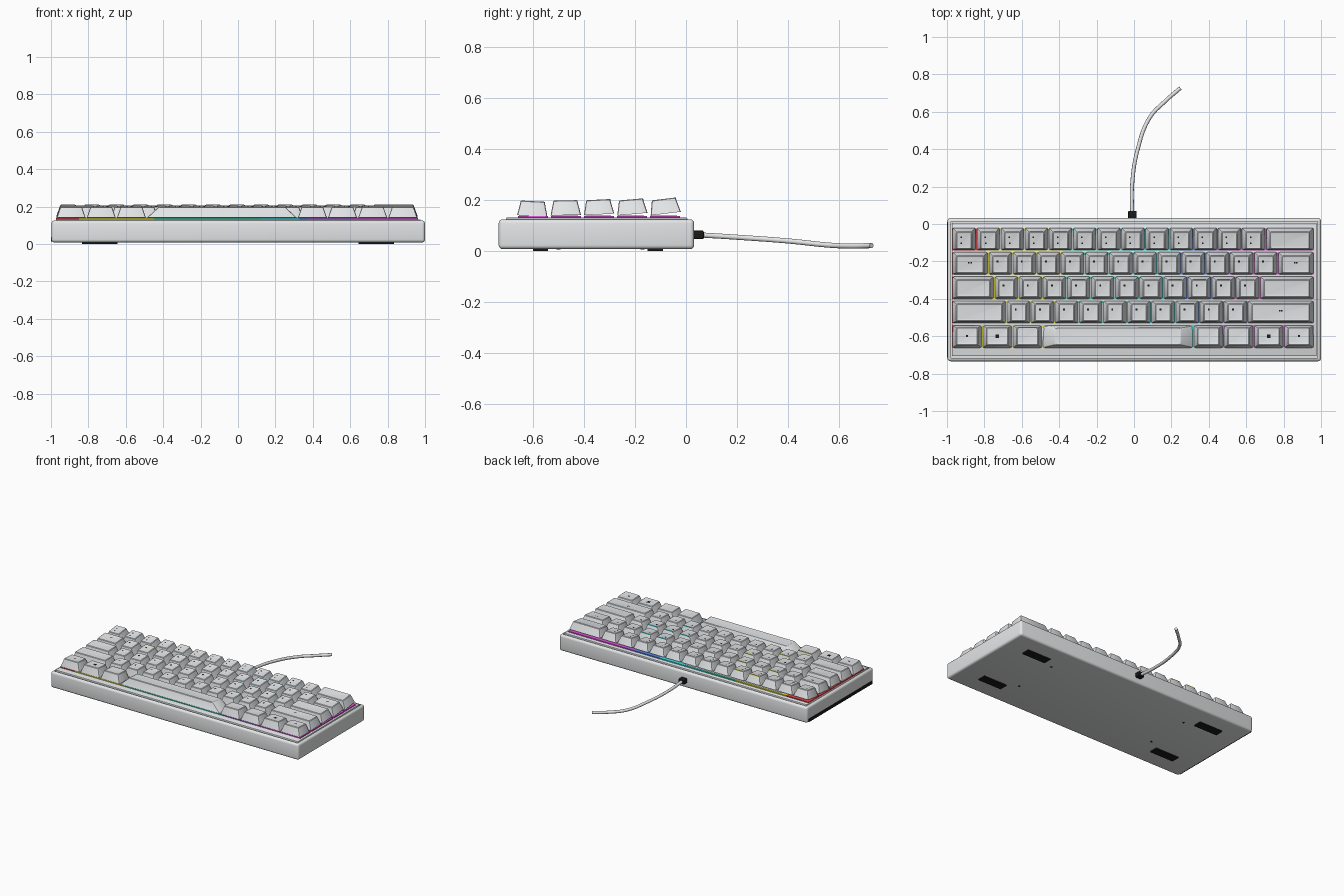
import bpy, bmesh
from math import radians
from mathutils import Matrix, Vector

if "Cube" in bpy.data.objects:
    bpy.data.objects.remove(bpy.data.objects["Cube"])


def material(name, r, g, b):
    m = bpy.data.materials.new(name)
    m.use_nodes = True
    m.diffuse_color = (r, g, b, 1)
    m.node_tree.nodes["Principled BSDF"].inputs["Base Color"].default_value = (r, g, b, 1)
    return m


CASE = material("case grey", 0.80, 0.81, 0.82)
KEY = material("key grey", 0.86, 0.88, 0.90)
BLACK = material("black", 0.01, 0.01, 0.01)
YELLOW = material("yellow glow", 0.85, 0.80, 0.05)
CYAN = material("cyan glow", 0.06, 0.80, 0.82)
GLOW = [material("red glow", 0.95, 0.08, 0.10),
        YELLOW,
        material("green glow", 0.05, 0.72, 0.42),
        CYAN,
        material("blue glow", 0.12, 0.30, 0.95),
        material("purple glow", 0.48, 0.14, 0.85),
        material("magenta glow", 0.85, 0.10, 0.80)]


def finish(name, bm, *mats):
    bmesh.ops.recalc_face_normals(bm, faces=bm.faces)
    me = bpy.data.meshes.new(name)
    bm.to_mesh(me)
    bm.free()
    for m in mats:
        me.materials.append(m)
    ob = bpy.data.objects.new(name, me)
    bpy.context.collection.objects.link(ob)
    return ob


def smooth(ob, angle=35):
    bpy.ops.object.select_all(action='DESELECT')
    ob.select_set(True)
    bpy.context.view_layer.objects.active = ob
    bpy.ops.object.shade_smooth_by_angle(angle=radians(angle))


def add_box(bm, lo, hi, slot=0):
    lo, hi = Vector(lo), Vector(hi)
    mat = Matrix.Translation((lo + hi) / 2) @ Matrix.Diagonal((*(hi - lo), 1))
    verts = bmesh.ops.create_cube(bm, size=1, matrix=mat)["verts"]
    for f in {f for v in verts for f in v.link_faces}:
        f.material_index = slot
    return verts


def box(name, lo, hi, mat, bevel=0):
    bm = bmesh.new()
    add_box(bm, lo, hi)
    if bevel:
        bmesh.ops.bevel(bm, geom=bm.edges[:], offset=bevel, segments=2,
                        profile=0.5, affect='EDGES')
    ob = finish(name, bm, mat)
    if bevel:
        smooth(ob)


def top_face(bm):
    bm.normal_update()
    return max(bm.faces, key=lambda f: f.calc_center_median().z)


# Case: rounded box with a shallow recess in the top
bm = bmesh.new()
add_box(bm, (-0.997, -0.734, 0.008), (1.0, 0.032, 0.125))
bmesh.ops.bevel(bm, geom=bm.edges[:], offset=0.016, segments=4, profile=0.5, affect='EDGES')
top = top_face(bm)
bmesh.ops.inset_region(bm, faces=[top], thickness=0.004)
floor = bmesh.ops.extrude_discrete_faces(bm, faces=[top])["faces"][0]
bmesh.ops.translate(bm, verts=floor.verts, vec=(0, 0, -0.012))
smooth(finish("case", bm, CASE))

# Key plate, raised slightly above the rim
box("key_plate", (-0.974, -0.706, 0.112), (0.977, 0.005, 0.131), CASE, 0.003)

# Black strip along the right side of the case
box("side_strip", (-1.0, -0.715, 0.014), (-0.992, 0.012, 0.036), BLACK)

# Feet and screws below
for sx, side in ((1, "left"), (-1, "right")):
    for y, screw_y, end in ((-0.57, -0.50, "front"), (-0.12, -0.17, "back")):
        x = sx * 0.74
        box(f"foot_{end}_{side}", (x - 0.095, y - 0.03, 0), (x + 0.095, y + 0.03, 0.012), BLACK)
        bm = bmesh.new()
        bmesh.ops.create_cone(bm, cap_ends=True, segments=16, radius1=0.008, radius2=0.008,
                              depth=0.003,
                              matrix=Matrix.Translation((sx * 0.57, screw_y, 0.0085)))
        finish(f"screw_{end}_{side}", bm, BLACK)

# Keys
UNIT = 0.129
LEFT = -0.973
GAP = 0.007
DEPTH = 0.119


def make_key(name, loc, width, tilt, marks, accent):
    w, d, h = width / 2, DEPTH / 2, 0.029
    side = 0.062 if name == "space_bar" else 0.02
    bm = bmesh.new()
    for v in add_box(bm, (-w, -d, -h), (w, d, h)):
        if v.co.z > 0:
            v.co.x -= side if v.co.x > 0 else -side
            v.co.y -= 0.014 if v.co.y > 0 else -0.012
    uprights = [e for e in bm.edges if abs(e.verts[0].co.z - e.verts[1].co.z) > h]
    bmesh.ops.bevel(bm, geom=uprights, offset=0.008, segments=2, profile=0.5, affect='EDGES')
    # Softened rim and dished top
    bmesh.ops.bevel(bm, geom=list(top_face(bm).edges), offset=0.003, segments=1, affect='EDGES')
    bmesh.ops.inset_region(bm, faces=[top_face(bm)], thickness=0.01, depth=-0.0015)
    # Small printed marks
    for mx, my, size in marks:
        add_box(bm, (mx - size, my - size, h - 0.004), (mx + size, my + size, h - 0.001), 1)
    # Lit line along the upper back edge
    if accent:
        add_box(bm, (0.026 - w, d - 0.0165, h - 0.006), (w - 0.026, d - 0.012, h - 0.0005), 2)
    ob = finish(name, bm, KEY, BLACK, accent or KEY)
    ob.location = loc
    ob.rotation_euler.x = radians(tilt)
    smooth(ob, 30)


# Row name, key widths, tilt, height, keys with a yellow or cyan lit edge
ROWS = [("number", [1] * 13 + [2], 7, 0.176, (3, 4), ()),
        ("upper", [1.5] + [1] * 12 + [1.5], 5, 0.174, (2, 4), (9, 10)),
        ("home", [1.75] + [1] * 11 + [2.25], 3, 0.173, (4,), (8, 9, 10)),
        ("lower", [2.25] + [1] * 10 + [2.75], 1, 0.170, (2,), (8,)),
        ("bottom", [1.25] * 3 + [6.25] + [1.25] * 4, -3, 0.167, (2,), ())]
BOTTOM_MARKS = {0: 0.005, 1: 0.010, 6: 0.010, 7: 0.005}
BANDS = [LEFT, -0.79, -0.38, -0.13, 0.23, 0.42, 0.52, 0.963]
FRONT_BANDS = [LEFT, -0.85, -0.45, 0.12, 0.33, 0.37, 0.62, 0.963]


def key_marks(row, i, size):
    if row == "bottom":
        return [(0, 0, BOTTOM_MARKS[i])] if i in BOTTOM_MARKS else []
    if size > 1:
        wide = row == "upper" or (row == "lower" and i > 0)
        return [(-0.006, 0.008, 0.004), (0.006, 0.008, 0.004)] if wide else []
    if row == "number":
        return [(-0.016, 0.015, 0.004), (-0.014, -0.016, 0.004)]
    return [(-0.014, 0.014, 0.005)]


for r, (row, sizes, tilt, z, yellow, cyan) in enumerate(ROWS):
    y = -0.083 - r * 0.1295
    x = LEFT
    for i, size in enumerate(sizes):
        name = "space_bar" if size > 6 else f"{row}_key_{i + 1}"
        accent = YELLOW if i in yellow else CYAN if i in cyan else None
        make_key(name, (x + size * UNIT / 2, y, z), size * UNIT - GAP, tilt,
                 key_marks(row, i, size), accent)
        x += size * UNIT

    # Light strip under the row, in colour bands across the width
    bm = bmesh.new()
    bands = FRONT_BANDS if row == "bottom" else BANDS
    for b in range(len(GLOW)):
        add_box(bm, (bands[b], y - 0.058, 0.128), (bands[b + 1], y + 0.060, 0.138), b)
    finish(f"{row}_light_strip", bm, *GLOW)

    # Grey cover over the middle of the light strip
    box(f"{row}_light_cover", (-0.74, y - 0.052, 0.129), (0.03, y + 0.048, 0.1395), CASE)

# Cable and its plug
box("cable_plug", (-0.032, 0.025, 0.047), (0.014, 0.07, 0.081), BLACK, 0.006)
PATH = [(-0.01, 0.05, 0.064), (-0.01, 0.21, 0.054), (0.02, 0.40, 0.040),
        (0.085, 0.57, 0.023), (0.165, 0.655, 0.020), (0.248, 0.727, 0.022)]
curve = bpy.data.curves.new("cable", 'CURVE')
curve.dimensions = '3D'
curve.bevel_depth = 0.0105
curve.bevel_resolution = 3
curve.use_fill_caps = True
spline = curve.splines.new('BEZIER')
spline.bezier_points.add(len(PATH) - 1)
for p, co in zip(spline.bezier_points, PATH):
    p.co = co
    p.handle_left_type = p.handle_right_type = 'AUTO'
curve.materials.append(CASE)
bpy.context.collection.objects.link(bpy.data.objects.new("cable", curve))
